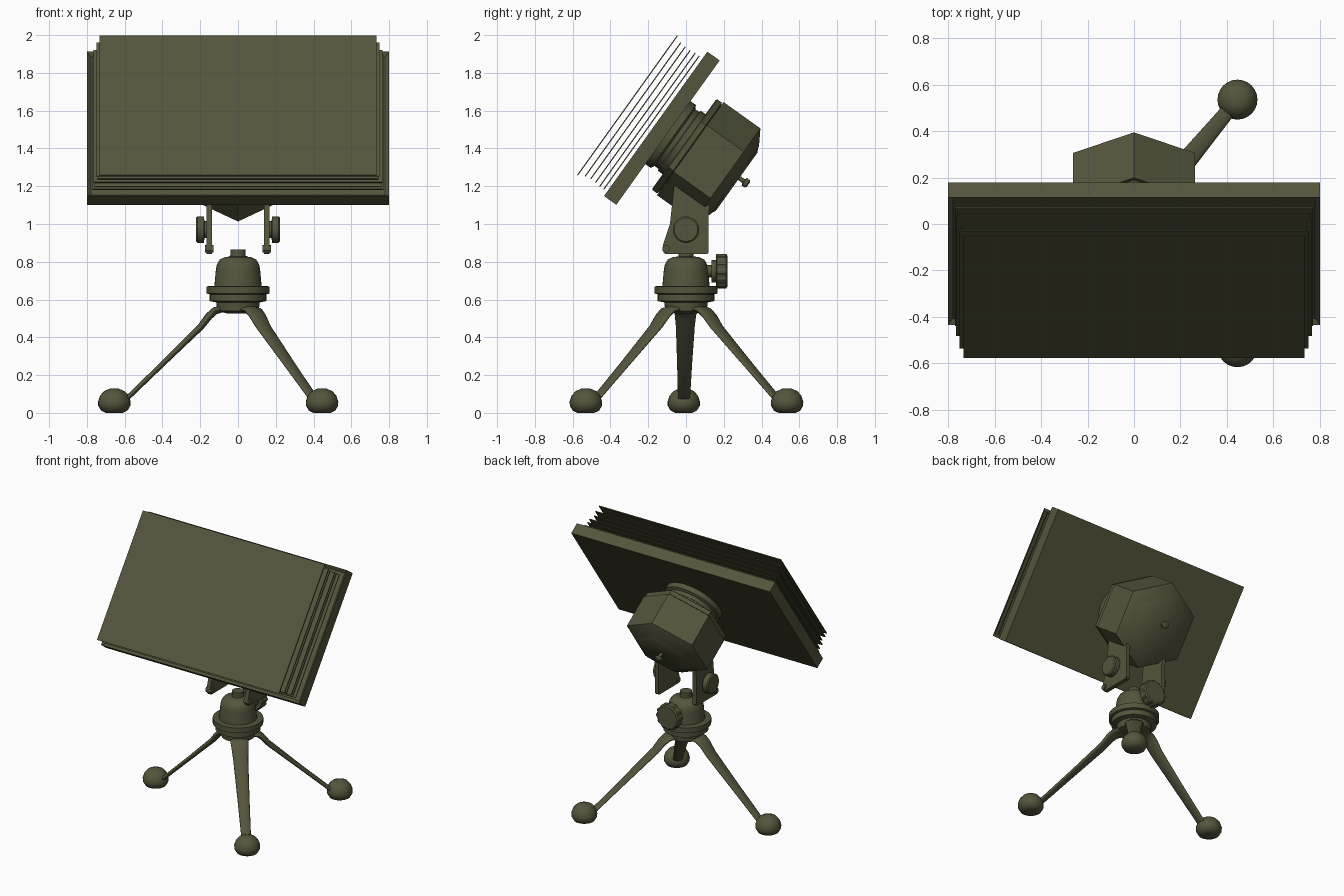
import bpy, bmesh, math
from mathutils import Matrix, Vector

if "Cube" in bpy.data.objects:
    bpy.data.objects.remove(bpy.data.objects["Cube"])

olive = bpy.data.materials.new("dark olive")
olive.diffuse_color = (0.09, 0.09, 0.046, 1)
olive.use_nodes = True
olive.node_tree.nodes["Principled BSDF"].inputs["Base Color"].default_value = olive.diffuse_color


def finish(name, bm, matrix=Matrix.Identity(4), angle=35):
    bmesh.ops.recalc_face_normals(bm, faces=bm.faces[:])
    bm.transform(matrix)
    me = bpy.data.meshes.new(name)
    bm.to_mesh(me)
    bm.free()
    me.materials.append(olive)
    ob = bpy.data.objects.new(name, me)
    bpy.context.collection.objects.link(ob)
    bpy.ops.object.select_all(action='DESELECT')
    ob.select_set(True)
    bpy.context.view_layer.objects.active = ob
    bpy.ops.object.shade_smooth_by_angle(angle=math.radians(angle))
    return ob


def loft(name, rings, matrix=Matrix.Identity(4), angle=35):
    """Skin a list of equal-length point rings and cap both ends."""
    bm = bmesh.new()
    vs = [[bm.verts.new(p) for p in r] for r in rings]
    n = len(vs[0])
    for a, b in zip(vs, vs[1:]):
        for i in range(n):
            bm.faces.new((a[i], a[(i + 1) % n], b[(i + 1) % n], b[i]))
    bm.faces.new(vs[0])
    bm.faces.new(vs[-1])
    return finish(name, bm, matrix, angle)


def turned(name, profile, sides=32, matrix=Matrix.Identity(4), phase=0, teeth=0, angle=35):
    """Turn (radius, height) pairs about local z; teeth makes a ribbed rim."""
    rings = []
    for r, z in profile:
        ring = []
        for i in range(sides):
            a = phase + 2 * math.pi * i / sides
            q = r * (1 - teeth * (i // 2 % 2))
            ring.append((q * math.cos(a), q * math.sin(a), z))
        rings.append(ring)
    return loft(name, rings, matrix, angle)


def box(name, half, centre, matrix, recess=None):
    bm = bmesh.new()
    bmesh.ops.create_cube(bm, size=2)
    bm.transform(Matrix.Translation(centre) @ Matrix.Diagonal((*half, 1)))
    if recess:
        bm.normal_update()
        front = [f for f in bm.faces if f.normal.z > 0.9]
        bmesh.ops.inset_region(bm, faces=front, thickness=recess[0], depth=-recess[1])
    return finish(name, bm, matrix, 20)


# Tilted head frame: local y runs up the panel, local z points out of its front
head = Matrix.Translation((0, -0.128, 1.507)) @ Matrix.Rotation(math.radians(54.4), 4, 'X')
back = head @ Matrix.Rotation(math.pi, 4, 'Y')      # local z points to the rear

# Panel slab and the thin sheets in front of it
box("panel_slab", (0.80, 0.47, 0.04), (0, 0, 0), head, (0.03, 0.02))
sheets = [(0.062, 0.77, 0.435), (0.088, 0.76, 0.435), (0.118, 0.765, 0.43),
          (0.15, 0.745, 0.43), (0.182, 0.75, 0.435), (0.218, 0.733, 0.455)]
for i, (n, w, h) in enumerate(sheets):
    box(f"front_sheet_{i + 1}", (w, h, 0.003), (0, -0.008, n), head)

# Neck and hexagonal housing behind the panel
turned("neck", [(0.205, 0.03), (0.205, 0.075), (0.185, 0.085), (0.185, 0.11),
                (0.195, 0.115), (0.195, 0.17)], 32, back)
turned("housing_lip", [(0.285, 0.145), (0.295, 0.15), (0.295, 0.18), (0.28, 0.185)],
       6, back, math.pi / 2)
turned("housing", [(0.303, 0.185), (0.303, 0.425), (0.22, 0.475)], 6, back, math.pi / 2)
turned("rear_cover", [(0.225, 0.42), (0.22, 0.47), (0.19, 0.487)], 6, back, math.pi / 2)
turned("rear_button", [(0.012, 0.48), (0.012, 0.515), (0.024, 0.52), (0.024, 0.54),
                       (0.015, 0.546)], 16, back @ Matrix.Translation((0, 0.024, 0)))

# Yoke arms with pivot caps and bolts, one each side
arm = [(-0.06, 1.24), (-0.072, 1.12), (-0.085, 1.0), (-0.122, 0.89), (-0.125, 0.86),
       (-0.11, 0.84), (0.11, 0.84), (0.12, 0.85), (0.12, 1.05), (0.14, 1.24)]
for side, s in (("left", -1), ("right", 1)):
    loft(f"{side}_yoke_arm", [[(s * x, y, z) for y, z in arm] for x in (0.138, 0.167)])
    out = Matrix.Rotation(s * math.pi / 2, 4, 'Y')
    turned(f"{side}_pivot_cap", [(0.045, 0.16), (0.045, 0.178), (0.07, 0.18),
                                 (0.07, 0.215), (0.062, 0.222)], 32,
           Matrix.Translation((0, 0, 0.97)) @ out)
    turned(f"{side}_yoke_bolt", [(0.02, 0.13), (0.02, 0.176)], 12,
           Matrix.Translation((0, -0.105, 0.868)) @ out)

# Swivel base: post, dome, flange and hub
turned("swivel_base", [(0.05, 0.525), (0.11, 0.54), (0.115, 0.585), (0.15, 0.592),
                       (0.15, 0.628), (0.167, 0.632), (0.167, 0.67), (0.125, 0.672),
                       (0.117, 0.76), (0.112, 0.785), (0.098, 0.81), (0.07, 0.825),
                       (0.04, 0.828), (0.04, 0.865)], 40)

# Clamp knob at the back
knob = Matrix.Translation((0, 0, 0.75)) @ Matrix.Rotation(-math.pi / 2, 4, 'X')
turned("clamp_shaft", [(0.032, 0.08), (0.032, 0.165)], 20, knob)
turned("clamp_knob", [(0.06, 0.135), (0.06, 0.16)], 24, knob)
turned("clamp_wheel", [(0.085, 0.158), (0.092, 0.163), (0.092, 0.212), (0.082, 0.22)],
       48, knob, teeth=0.07)

# Three legs with rounded feet; sections are (reach share, z, half width, half thickness)
section = [(0.0, 0.548, 0.06, 0.014), (0.13, 0.55, 0.062, 0.018), (0.185, 0.541, 0.06, 0.02),
           (0.235, 0.512, 0.056, 0.02), (0.30, 0.457, 0.05, 0.018), (0.60, 0.265, 0.04, 0.014),
           (0.90, 0.075, 0.032, 0.013), (1.0, 0.03, 0.03, 0.01)]
feet = {"left": (-0.655, -0.012), "front_right": (0.445, -0.53), "back_right": (0.445, 0.535)}
for name, (fx, fy) in feet.items():
    reach, ang = math.hypot(fx, fy), math.atan2(fy, fx)
    turn = Matrix.Rotation(ang, 4, 'Z')
    pts = [Vector((k * reach, 0, z)) for k, z, _, _ in section]
    rings = []
    for i, p in enumerate(pts):
        t = (pts[min(i + 1, len(pts) - 1)] - pts[max(i - 1, 0)]).normalized()
        up = Vector((-t.z, 0, t.x))
        w, h = section[i][2:]
        rings.append([p + Vector((0, w * math.cos(a), 0)) + up * h * math.sin(a)
                      for a in (2 * math.pi * j / 16 for j in range(16))])
    loft(f"{name}_leg", rings, turn, 60)
    turned(f"{name}_foot", [(0.045, 0.0), (0.07, 0.012), (0.085, 0.038), (0.086, 0.06),
                            (0.076, 0.09), (0.055, 0.115), (0.025, 0.128)], 24,
           Matrix.Translation((fx, fy, 0)), angle=60)
